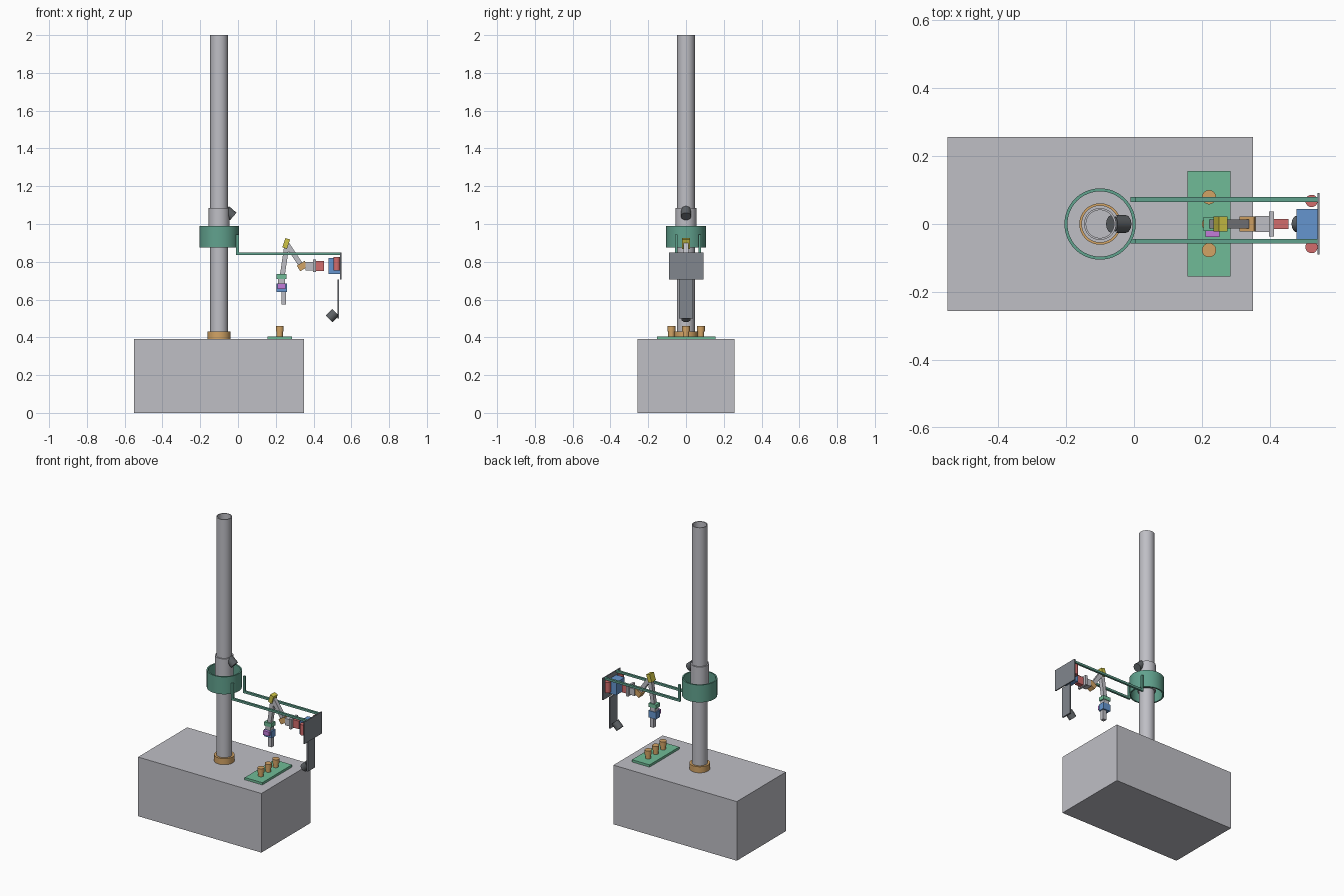
import bpy, math
from mathutils import Vector

if "Cube" in bpy.data.objects:
    bpy.data.objects.remove(bpy.data.objects["Cube"], do_unlink=True)


def material(name, r, g, b):
    m = bpy.data.materials.new(name)
    m.use_nodes = True
    m.diffuse_color = (r, g, b, 1)
    m.node_tree.nodes["Principled BSDF"].inputs["Base Color"].default_value = (r, g, b, 1)
    return m


grey = material("light grey", .52, .52, .56)
steel = material("dark steel", .22, .24, .27)
black = material("charcoal", .11, .12, .13)
teal = material("dark green", .12, .36, .27)
green = material("board green", .16, .5, .31)
orange = material("orange", .65, .37, .13)
red = material("red", .65, .15, .15)
blue = material("blue", .13, .3, .62)
yellow = material("yellow", .62, .55, .06)
purple = material("purple", .55, .2, .7)


def finish(name, mat, smooth=False):
    o = bpy.context.object
    o.name = name
    o.data.materials.append(mat)
    if smooth:
        bpy.ops.object.shade_smooth_by_angle()
    return o


def box(name, mat, x, y, z):
    """Box from (min, max) pairs."""
    lo, hi = Vector((x[0], y[0], z[0])), Vector((x[1], y[1], z[1]))
    bpy.ops.mesh.primitive_cube_add(size=1, location=(lo + hi) / 2)
    bpy.context.object.scale = hi - lo
    return finish(name, mat)


def aim(o, a, b):
    o.rotation_mode = 'QUATERNION'
    o.rotation_quaternion = (b - a).to_track_quat('Z', 'Y')


def rod(name, mat, a, b, r, r2=None):
    """Cylinder or cone between two points."""
    a, b = Vector(a), Vector(b)
    bpy.ops.mesh.primitive_cone_add(vertices=40, radius1=r, radius2=r if r2 is None else r2,
                                    depth=(b - a).length, location=(a + b) / 2)
    o = finish(name, mat, True)
    aim(o, a, b)
    return o


def link(name, mat, a, b, width, thick):
    """Square bar between two points in the plane y = 0."""
    a, b = Vector((a[0], 0, a[1])), Vector((b[0], 0, b[1]))
    bpy.ops.mesh.primitive_cube_add(size=1, location=(a + b) / 2)
    o = finish(name, mat)
    o.scale = (thick, width, (b - a).length)
    o.rotation_euler.y = math.atan2(b.x - a.x, b.z - a.z)
    return o


def tube(name, mat, x, outer, inner, z0, z1, n=64):
    """Open pipe standing upright."""
    ring = [(outer, z0), (outer, z1), (inner, z1), (inner, z0)]
    verts, faces = [], []
    for i in range(n):
        t = 2 * math.pi * i / n
        verts += [(x + r * math.cos(t), r * math.sin(t), z) for r, z in ring]
        for k in range(4):
            j, m = (i + 1) % n, (k + 1) % 4
            faces.append((i * 4 + k, j * 4 + k, j * 4 + m, i * 4 + m))
    me = bpy.data.meshes.new(name)
    me.from_pydata(verts, [], faces)
    o = bpy.data.objects.new(name, me)
    bpy.context.collection.objects.link(o)
    bpy.ops.object.select_all(action='DESELECT')
    o.select_set(True)
    bpy.context.view_layer.objects.active = o
    return finish(name, mat, True)


# Base and column
PX = -.1
box("base", grey, (-.55, .35), (-.256, .256), (0, .39))
tube("column", grey, PX, .047, .041, .39, 2)
tube("column_collar", orange, PX, .061, .047, .39, .43)
tube("slider_sleeve", grey, PX, .055, .047, .9, 1.085)
tube("carriage_ring", teal, PX, .105, .096, .875, .99)
rod("upper_camera", black, (-.065, 0, 1.075), (-.025, 0, 1.04), .026)

# Twin rails with their hangers
for side, y in (("left", .072), ("right", -.051)):
    box(side + "_rail", teal, (-.01, .54), (y - .007, y + .007), (.835, .849))
    box(side + "_hanger", teal, (-.01, .004), (y - .007, y + .007), (.835, .945))

# Test board with pegs
box("board", green, (.157, .285), (-.154, .156), (.39, .405))
for i, y in enumerate((-.077, 0, .079)):
    rod("peg_%d" % i, orange, (.221, y, .405), (.221, y, .435), .017)
    rod("peg_cap_%d" % i, orange, (.221, y, .43), (.221, y, .459), .021)

# End plate and lower camera
box("end_plate", steel, (.54, .547), (-.09, .092), (.705, .849))
box("camera_arm", steel, (.527, .536), (-.037, .037), (.5, .705))
rod("lower_camera", black, (.517, 0, .533), (.482, 0, .498), .025)

# Shoulder drive
box("shoulder_motor", blue, (.478, .54), (-.044, .044), (.735, .82))
for side, y in (("left", .068), ("right", -.068)):
    rod(side + "_drum", red, (.523, y, .755), (.523, y, .825), .018)

# Jointed arm
box("shoulder_block", red, (.41, .455), (-.015, .015), (.75, .803))
box("shoulder_housing", grey, (.358, .4), (-.024, .024), (.755, .8))
box("shoulder_flange", grey, (.397, .412), (-.037, .037), (.745, .811))
link("elbow_joint", orange, (.32, .765), (.362, .79), .044, .035)
link("upper_link", grey, (.335, .78), (.258, .895), .026, .026)
link("top_joint", yellow, (.247, .872), (.263, .922), .044, .026)
link("lower_link", grey, (.258, .885), (.235, .73), .026, .026)

# Wrist and gripper
box("wrist_plate", green, (.205, .258), (-.021, .021), (.71, .735))
box("wrist_spacer", grey, (.213, .25), (-.017, .017), (.683, .712))
box("wrist_motor", blue, (.205, .26), (-.021, .021), (.64, .685))
box("wrist_sensor", purple, (.21, .252), (-.038, -.021), (.657, .685))
box("gripper", grey, (.229, .253), (-.012, .012), (.575, .64))
